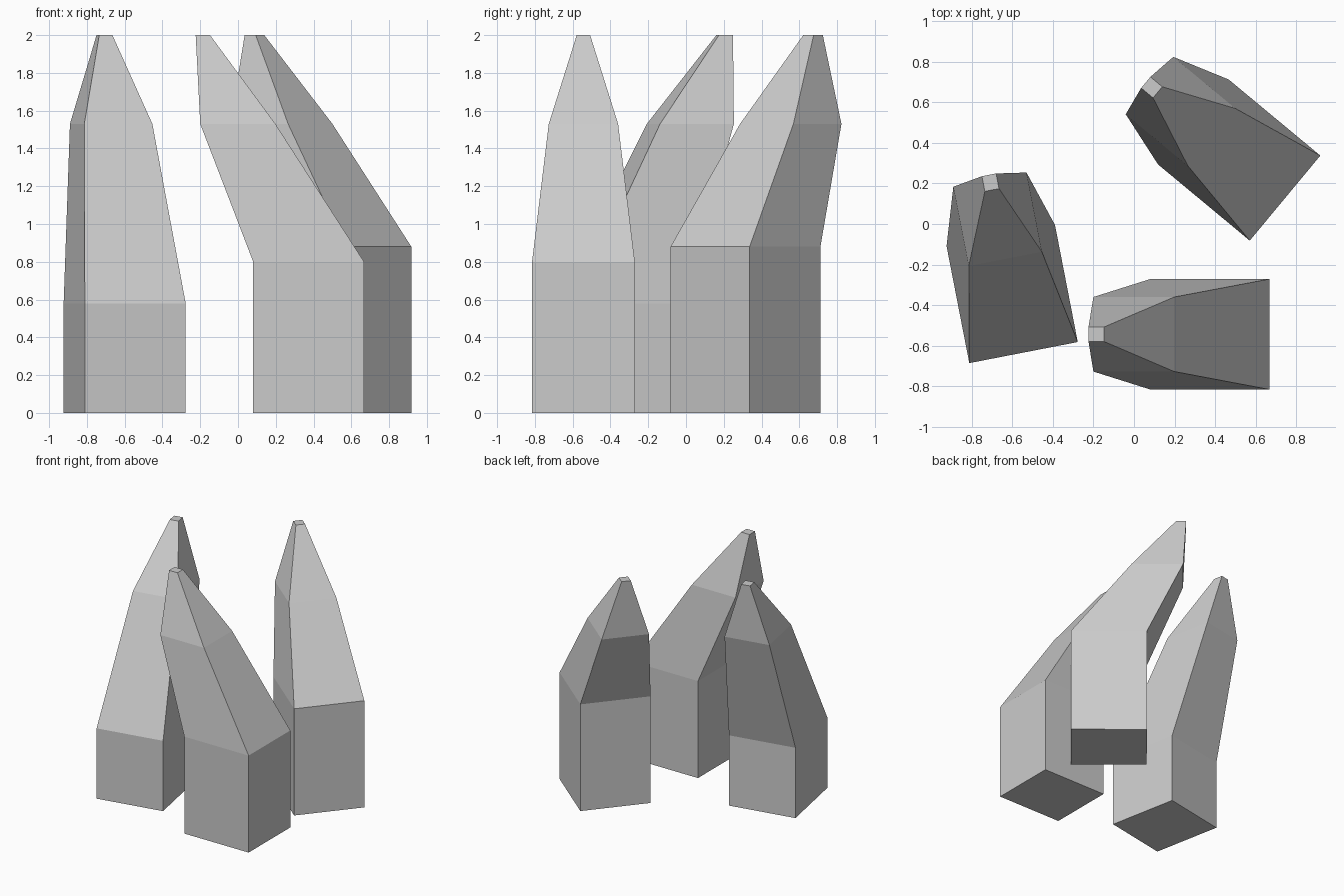
import bpy, bmesh
from math import radians

if "Cube" in bpy.data.objects:
    bpy.data.objects.remove(bpy.data.objects["Cube"])


def spike(name, centre, angle, shoulder):
    """Leaning four-sided spike lofted through rectangular rings."""
    # ring: height, lean offset, depth, width
    rings = [(0.0, 0.0, 0.587, 0.544),
             (shoulder, 0.0, 0.587, 0.544),
             (1.53, -0.375, 0.398, 0.367),
             (2.0, -0.56, 0.076, 0.071)]
    bm = bmesh.new()
    loops = []
    for z, off, d, w in rings:
        loops.append([bm.verts.new((off + sx * d / 2, sy * w / 2, z))
                      for sx, sy in ((-1, -1), (1, -1), (1, 1), (-1, 1))])
    # sides
    for low, high in zip(loops, loops[1:]):
        for i in range(4):
            j = (i + 1) % 4
            bm.faces.new((low[i], low[j], high[j], high[i]))
    # bottom and tip caps
    bm.faces.new(loops[0][::-1])
    bm.faces.new(loops[-1])
    mesh = bpy.data.meshes.new(name)
    bm.to_mesh(mesh)
    bm.free()
    ob = bpy.data.objects.new(name, mesh)
    ob.location = (*centre, 0)
    ob.rotation_euler.z = radians(angle)
    bpy.context.collection.objects.link(ob)


# Three spikes, each turned and with its own shoulder height
spike("front_spike", (0.374, -0.543), 0, 0.80)
spike("back_spike", (0.518, 0.315), -39.7, 0.88)
spike("left_spike", (-0.60, -0.345), -79, 0.58)
